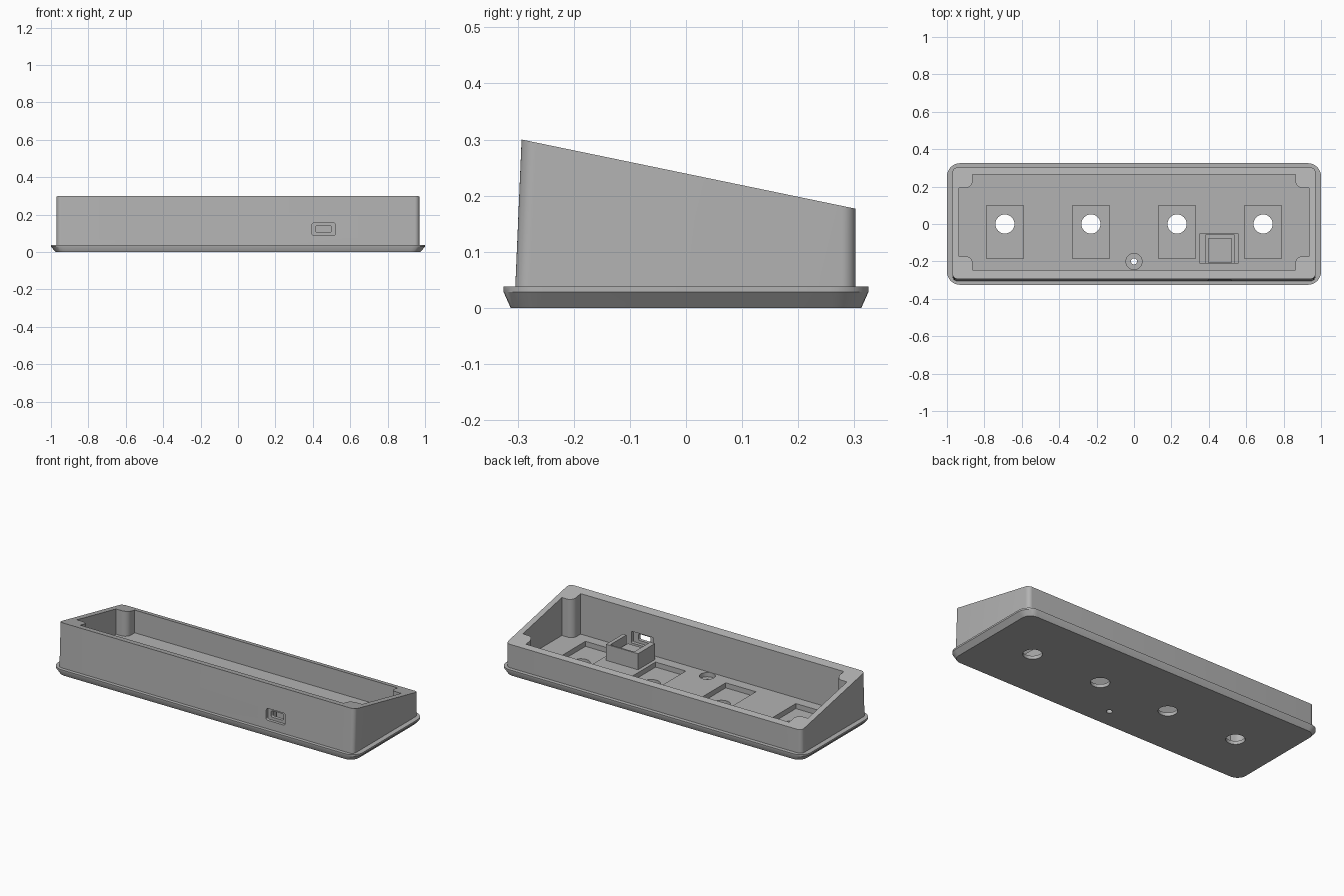
import bpy
import bmesh
from math import cos, sin, pi

if "Cube" in bpy.data.objects:
    bpy.data.objects.remove(bpy.data.objects["Cube"], do_unlink=True)

grey = bpy.data.materials.new("matte grey")
grey.use_nodes = True
colour = (0.45, 0.45, 0.45, 1)
grey.diffuse_color = colour
grey.node_tree.nodes["Principled BSDF"].inputs["Base Color"].default_value = colour


def loft(name, rings):
    """Closed solid through rings of equal point count, bottom to top."""
    bm = bmesh.new()
    loops = [[bm.verts.new(p) for p in ring] for ring in rings]
    bm.faces.new(loops[0][::-1])
    bm.faces.new(loops[-1])
    for low, high in zip(loops, loops[1:]):
        for i in range(len(low)):
            j = (i + 1) % len(low)
            bm.faces.new((low[i], low[j], high[j], high[i]))
    bmesh.ops.recalc_face_normals(bm, faces=bm.faces)
    mesh = bpy.data.meshes.new(name)
    bm.to_mesh(mesh)
    bm.free()
    mesh.materials.append(grey)
    ob = bpy.data.objects.new(name, mesh)
    bpy.context.collection.objects.link(ob)
    return ob


def rounded(x0, x1, y0, y1, r, z, steps=8):
    """Ring of a rounded rectangle."""
    ring = []
    corners = [(x1 - r, y1 - r), (x0 + r, y1 - r), (x0 + r, y0 + r), (x1 - r, y0 + r)]
    for q, (cx, cy) in enumerate(corners):
        for s in range(steps + 1):
            a = (q + s / steps) * pi / 2
            ring.append((cx + r * cos(a), cy + r * sin(a), z))
    return ring


def box(name, x0, x1, y0, y1, z0, z1):
    return loft(name, [[(x0, y0, z), (x1, y0, z), (x1, y1, z), (x0, y1, z)] for z in (z0, z1)])


def cylinder(name, x, y, r, z0, z1, n=48):
    return loft(name, [[(x + r * cos(2 * pi * i / n), y + r * sin(2 * pi * i / n), z)
                        for i in range(n)] for z in (z0, z1)])


def combine(target, tool, operation="DIFFERENCE"):
    """Bake a boolean into the target and drop the tool."""
    mod = target.modifiers.new("cut", "BOOLEAN")
    mod.operation = operation
    mod.solver = "EXACT"
    mod.object = tool
    graph = bpy.context.evaluated_depsgraph_get()
    result = bpy.data.meshes.new_from_object(target.evaluated_get(graph))
    target.modifiers.clear()
    target.data = result
    bpy.data.objects.remove(tool, do_unlink=True)


def smooth(ob):
    bpy.ops.object.select_all(action="DESELECT")
    ob.select_set(True)
    bpy.context.view_layer.objects.active = ob
    bpy.ops.object.shade_smooth_by_angle(angle=pi / 6)


# Flared base plate
case = loft("case", [rounded(-0.975, 0.975, -0.3125, 0.3125, 0.055, 0),
                     rounded(-1, 1, -0.325, 0.325, 0.07, 0.028),
                     rounded(-1, 1, -0.325, 0.325, 0.07, 0.038)])

# Wedge body: leaning front, sloping rim
lower = rounded(-0.97, 0.97, -0.305, 0.302, 0.025, 0.02)
upper = []
for x, y, z in lower:
    y += 0.012 if y < 0 else 0
    upper.append((x, y, 0.3 - (y + 0.293) * 0.207))
combine(case, loft("body", [lower, upper]), "UNION")

# Cavity whose corners leave round screw pillars
FLOOR = 0.05
X, FRONT, BACK, R = 0.935, -0.245, 0.265, 0.037
outline = []
for sx, sy, wall in ((1, 1, BACK), (-1, 1, BACK), (-1, -1, FRONT), (1, -1, FRONT)):
    cx, cy = sx * 0.9, wall - sy * 0.035
    corner = [(sx * X, cy - sy * R)]
    for s in range(11):
        a = s / 10 * pi / 2
        corner.append((cx - sx * R * sin(a), cy - sy * R * cos(a)))
    corner.append((cx - sx * R, wall))
    outline += corner if sx * sy > 0 else corner[::-1]
combine(case, loft("cavity", [[(x, y, z) for x, y in outline] for z in (FLOOR, 0.4)]))

# Four floor pockets with round through holes
for x in (-0.69, -0.23, 0.23, 0.69):
    combine(case, box("pocket", x - 0.099, x + 0.099, -0.185, 0.1, 0.02, 0.1))
    combine(case, cylinder("hole", x, 0, 0.051, -0.1, 0.1))

# Countersunk screw hole in the floor
combine(case, cylinder("sink", 0, -0.2, 0.043, 0.025, 0.1))
combine(case, cylinder("screw_hole", 0, -0.2, 0.016, -0.1, 0.1))


# Socket opening in the front wall, recessed on both sides
def slot(x0, x1, z0, z1, r, y0, y1):
    rings = [[(x, y, z) for x, z, _ in rounded(x0, x1, z0, z1, r, 0)] for y in (y0, y1)]
    return loft("slot", rings)


combine(case, slot(0.395, 0.52, 0.087, 0.156, 0.012, -0.4, -0.285))
combine(case, slot(0.385, 0.53, 0.087, 0.156, 0.006, -0.265, -0.22))
combine(case, slot(0.417, 0.497, 0.104, 0.142, 0.008, -0.4, -0.22))
smooth(case)

# Cradle behind the socket, open toward the wall, with a raised pad
cradle = box("socket_cradle", 0.35, 0.56, -0.21, -0.05, FLOOR - 0.004, 0.145)
combine(cradle, box("cradle_cut", 0.381, 0.538, -0.3, -0.06, FLOOR + 0.01, 0.3))
box("cradle_pad", 0.395, 0.525, -0.205, -0.077, FLOOR, 0.1)
